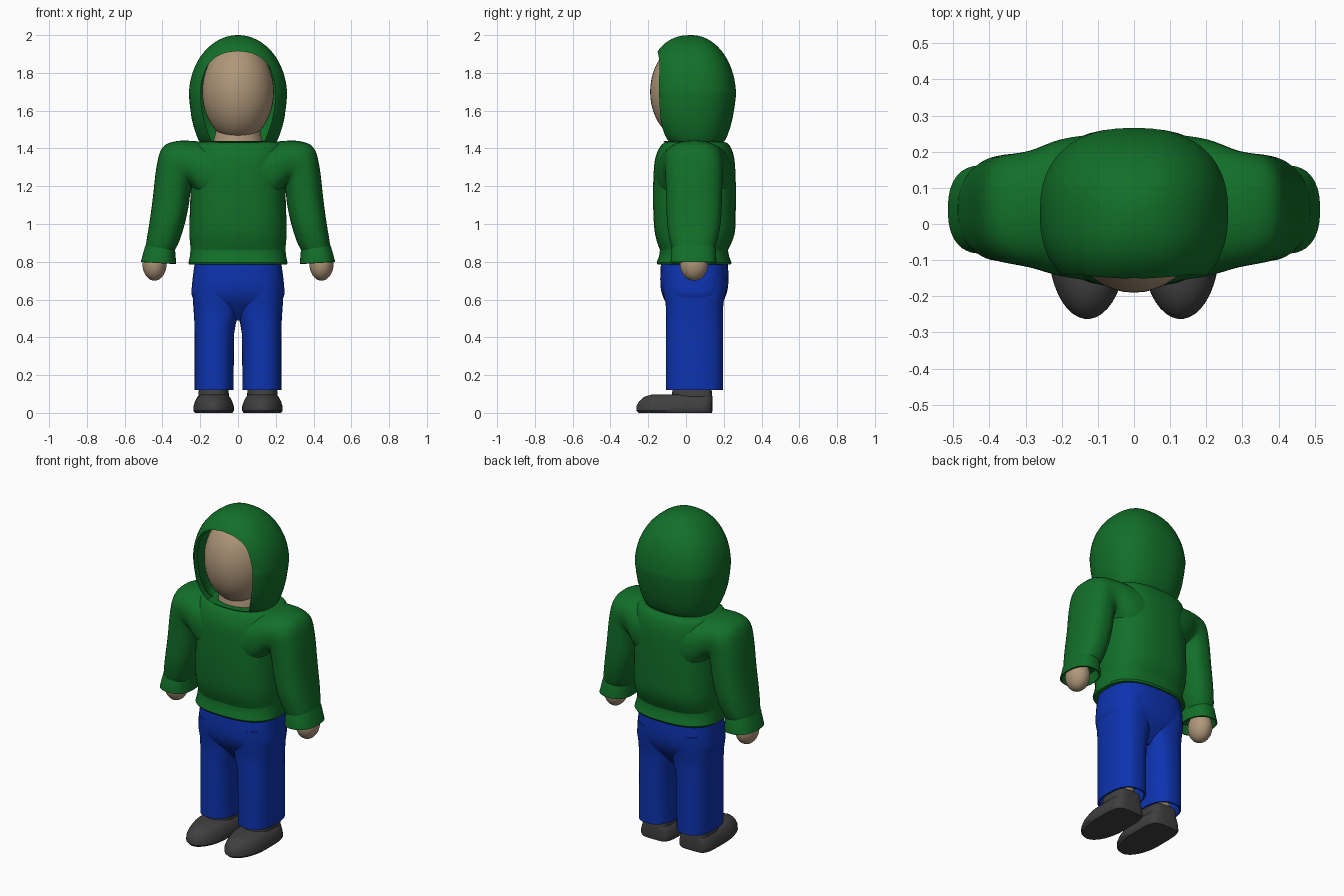
import bpy, bmesh, math
from mathutils import Vector

if "Cube" in bpy.data.objects:
    bpy.data.objects.remove(bpy.data.objects["Cube"], do_unlink=True)


def material(name, color):
    m = bpy.data.materials.new(name)
    m.use_nodes = True
    m.diffuse_color = (*color, 1)
    m.node_tree.nodes["Principled BSDF"].inputs["Base Color"].default_value = (*color, 1)
    return m


GREEN = material("green_cloth", (0.006, 0.16, 0.022))
BLUE = material("blue_denim", (0.004, 0.033, 0.43))
SKIN = material("tan_skin", (0.43, 0.31, 0.195))
DARK = material("dark_shoe", (0.05, 0.05, 0.05))


def smooth_rows(rows, steps):
    """Catmull-Rom interpolation through rows of numbers."""
    out = []
    for i in range(len(rows) - 1):
        a, b, c, d = (rows[min(max(i + k, 0), len(rows) - 1)] for k in (-1, 0, 1, 2))
        for s in range(steps):
            t = s / steps
            out.append([q + 0.5 * t * (r - p + t * (2*p - 5*q + 4*r - w + t * (3*(q - r) + w - p)))
                        for p, q, r, w in zip(a, b, c, d)])
    return out + [list(rows[-1])]


def finish(name, bm, mat, mirror=False):
    bmesh.ops.recalc_face_normals(bm, faces=bm.faces)
    mesh = bpy.data.meshes.new(name)
    bm.to_mesh(mesh)
    bm.free()
    mesh.materials.append(mat)
    obj = bpy.data.objects.new(name, mesh)
    bpy.context.collection.objects.link(obj)
    shade(obj)
    if mirror:
        obj.modifiers.new("Mirror", "MIRROR").use_mirror_merge = False
    return obj


def shade(obj):
    bpy.ops.object.select_all(action="DESELECT")
    obj.select_set(True)
    bpy.context.view_layer.objects.active = obj
    bpy.ops.object.shade_smooth_by_angle(angle=math.radians(40))


def loft(name, mat, rows, steps=1, power=2.0, heel=None, mirror=False, n=40):
    """Skin rings given as (inner x, inner z, outer x, outer z, front y, back y)."""
    bm = bmesh.new()
    rings = []
    for x0, z0, x1, z1, y0, y1 in smooth_rows(rows, steps):
        ring = []
        for k in range(n):
            a = 2 * math.pi * (k + 0.5) / n
            c, s = math.cos(a), math.sin(a)
            e = 2 / (heel if heel and s > 0 else power)
            u = math.copysign(abs(c) ** e, c) / 2 + 0.5
            v = math.copysign(abs(s) ** e, s) / 2 + 0.5
            ring.append(bm.verts.new((x0 + (x1 - x0) * u, y0 + (y1 - y0) * v, z0 + (z1 - z0) * u)))
        rings.append(ring)
    for a, b in zip(rings, rings[1:]):
        for k in range(n):
            bm.faces.new((a[k], a[(k + 1) % n], b[(k + 1) % n], b[k]))
    bm.faces.new(rings[0])
    bm.faces.new(rings[-1])
    return finish(name, bm, mat, mirror)


def level(z, x0, x1, y0, y1):
    return (x0, z, x1, z, y0, y1)


def centred(z, w, y0, y1):
    return level(z, -w, w, y0, y1)


def ellipsoid(name, mat, centre, radii, mirror=False):
    bm = bmesh.new()
    bmesh.ops.create_uvsphere(bm, u_segments=40, v_segments=24, radius=1)
    for v in bm.verts:
        v.co = Vector(centre) + v.co * Vector(radii)
    return finish(name, bm, mat, mirror)


# Head and neck
ellipsoid("head", SKIN, (0, 0.01, 1.7), (0.19, 0.2, 0.26))
loft("neck", SKIN, [centred(1.36, 0.15, -0.1, 0.15), centred(1.48, 0.12, -0.08, 0.14),
                    centred(1.56, 0.11, -0.07, 0.13)])

# Hood shell with a rounded face opening
hood_rows = [centred(1.41, 0.17, -0.07, 0.16), centred(1.43, 0.2, -0.11, 0.195),
             centred(1.47, 0.22, -0.15, 0.22), centred(1.56, 0.246, -0.19, 0.247)]
for i in range(15):
    t = math.sin(math.pi / 2 * i / 14.3)
    w = math.sqrt(1 - t * t)
    d = (1 - t ** 2.4) ** (1 / 2.4)
    hood_rows.append(centred(1.68 + 0.32 * t, 0.26 * w, 0.03 - 0.235 * d, 0.03 + 0.235 * w))
hood = loft("hood", GREEN, hood_rows, steps=2, power=2.4, n=64)
shell = hood.modifiers.new("Shell", "SOLIDIFY")
shell.thickness, shell.offset = 0.025, -1

half = smooth_rows([(0.0, 1.915), (0.08, 1.902), (0.15, 1.855), (0.188, 1.77), (0.198, 1.68),
                    (0.185, 1.57), (0.158, 1.48), (0.14, 1.44)], 4)
outline = half + [(-x, z) for x, z in reversed(half[1:])]
bm = bmesh.new()
face = bm.faces.new([bm.verts.new((x, -0.5, z)) for x, z in outline])
grown = bmesh.ops.extrude_face_region(bm, geom=[face])["geom"]
bmesh.ops.translate(bm, vec=(0, 0.48, 0), verts=[g for g in grown if isinstance(g, bmesh.types.BMVert)])
cutter = finish("face_opening_cutter", bm, GREEN)
cutter.hide_render = True
cut = hood.modifiers.new("Opening", "BOOLEAN")
cut.operation, cut.solver, cut.object = "DIFFERENCE", "EXACT", cutter
bpy.context.view_layer.objects.active = hood
for m in ("Shell", "Opening"):
    bpy.ops.object.modifier_apply(modifier=m)
bpy.data.objects.remove(cutter, do_unlink=True)
shade(hood)

# Sweater body and flared waistband
loft("sweater_body", GREEN, [
    centred(0.86, 0.25, -0.138, 0.222), centred(0.95, 0.258, -0.165, 0.258),
    centred(1.08, 0.255, -0.174, 0.264), centred(1.22, 0.25, -0.174, 0.264),
    centred(1.34, 0.25, -0.165, 0.257), centred(1.405, 0.245, -0.14, 0.238),
    centred(1.43, 0.23, -0.115, 0.215), centred(1.438, 0.19, -0.08, 0.18)], steps=4, power=2.6)
loft("waistband", GREEN, [
    centred(0.9, 0.25, -0.14, 0.225), centred(0.865, 0.252, -0.138, 0.222),
    centred(0.83, 0.255, -0.143, 0.228), centred(0.795, 0.263, -0.156, 0.242),
    centred(0.785, 0.258, -0.15, 0.236), centred(0.79, 0.22, -0.12, 0.2)], power=2.6)

# Sleeves, cuffs and hands
loft("sleeve", GREEN, [
    (0.10, 1.08, 0.10, 1.432, -0.16, 0.25), (0.19, 1.12, 0.21, 1.438, -0.145, 0.235),
    (0.235, 1.18, 0.32, 1.44, -0.122, 0.205), (0.247, 1.195, 0.40, 1.405, -0.112, 0.195),
    (0.253, 1.16, 0.432, 1.30, -0.108, 0.193), (0.262, 1.09, 0.452, 1.13, -0.104, 0.19),
    (0.282, 1.0, 0.47, 1.0, -0.10, 0.183), (0.31, 0.91, 0.485, 0.91, -0.085, 0.165),
    (0.34, 0.85, 0.49, 0.86, -0.07, 0.145)], steps=4, power=2.4, mirror=True)
loft("cuff", GREEN, [
    (0.335, 0.88, 0.488, 0.89, -0.07, 0.15), (0.333, 0.865, 0.494, 0.875, -0.077, 0.157),
    (0.327, 0.79, 0.515, 0.80, -0.082, 0.162), (0.335, 0.788, 0.507, 0.798, -0.074, 0.154),
    (0.35, 0.84, 0.485, 0.85, -0.06, 0.14)], power=2.4, mirror=True)
ellipsoid("hand", SKIN, (0.442, 0.042, 0.79), (0.064, 0.075, 0.09), mirror=True)

# Trousers: hips and open-ended legs
loft("trouser_hips", BLUE, [
    centred(0.84, 0.222, -0.12, 0.21), centred(0.79, 0.23, -0.133, 0.222),
    centred(0.68, 0.244, -0.136, 0.224), centred(0.61, 0.24, -0.12, 0.207),
    centred(0.55, 0.17, -0.08, 0.17), centred(0.49, 0.04, -0.03, 0.12)], steps=4, power=2.8)
loft("trouser_leg", BLUE, [
    level(0.72, -0.03, 0.235, -0.125, 0.215), level(0.64, -0.02, 0.242, -0.122, 0.212),
    level(0.58, -0.012, 0.238, -0.108, 0.198), level(0.51, 0.0, 0.233, -0.106, 0.196),
    level(0.47, 0.012, 0.231, -0.106, 0.196), level(0.42, 0.02, 0.23, -0.106, 0.196),
    level(0.12, 0.024, 0.23, -0.106, 0.196), level(0.12, 0.034, 0.22, -0.096, 0.186),
    level(0.22, 0.034, 0.22, -0.096, 0.186)], power=2.5, mirror=True)
loft("ankle", SKIN, [level(0.09, 0.06, 0.2, -0.05, 0.12), level(0.26, 0.06, 0.2, -0.05, 0.12)], mirror=True)

# Shoes: round toe, square heel, raised ankle
loft("shoe", DARK, [
    level(0.0, 0.03, 0.228, -0.252, 0.138), level(0.012, 0.021, 0.237, -0.263, 0.14),
    level(0.035, 0.022, 0.236, -0.263, 0.14), level(0.06, 0.03, 0.228, -0.25, 0.14),
    level(0.085, 0.043, 0.215, -0.222, 0.14), level(0.098, 0.065, 0.193, -0.18, 0.138)],
    power=2.0, heel=5, mirror=True)
loft("shoe_collar", DARK, [level(0.05, 0.045, 0.213, -0.08, 0.138), level(0.098, 0.048, 0.21, -0.075, 0.138),
                           level(0.135, 0.052, 0.206, -0.07, 0.135)], power=2.4, heel=5, mirror=True)
